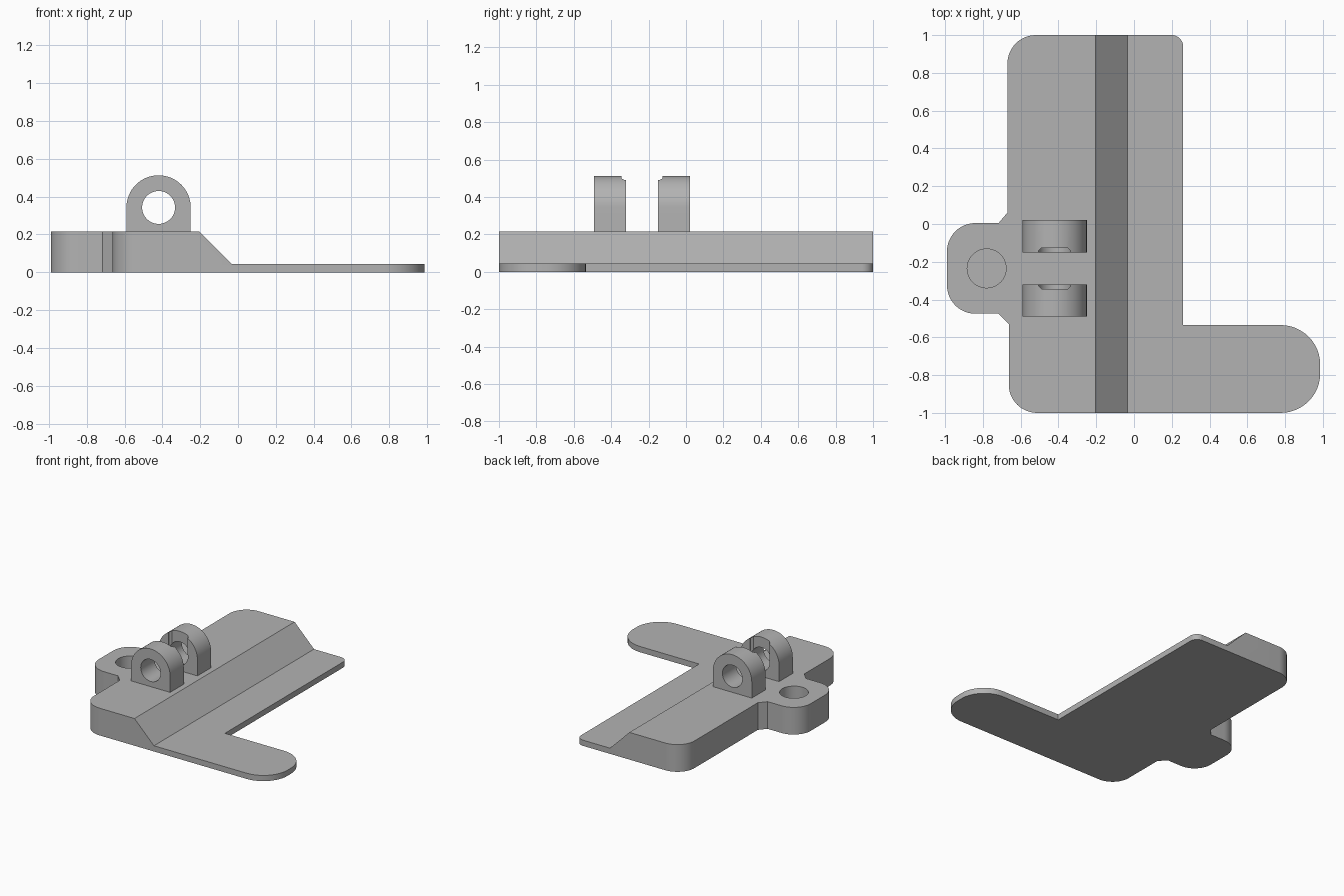
import bpy, bmesh, math
from mathutils import Vector, Matrix

cube = bpy.data.objects.get("Cube")
if cube:
    bpy.data.objects.remove(cube, do_unlink=True)

grey = bpy.data.materials.new("plain grey")
grey.use_nodes = True
grey.diffuse_color = (0.45, 0.45, 0.45, 1)
grey.node_tree.nodes["Principled BSDF"].inputs["Base Color"].default_value = (0.45, 0.45, 0.45, 1)


def rounded(corners, steps=12):
    """Fillet a closed outline given as (x, y, radius) corners."""
    pts = []
    for i, (x, y, r) in enumerate(corners):
        p = Vector((x, y))
        if r == 0:
            pts.append(p)
            continue
        a = (Vector(corners[i - 1][:2]) - p).normalized()
        b = (Vector(corners[(i + 1) % len(corners)][:2]) - p).normalized()
        half = a.angle(b) / 2
        centre = p + (a + b).normalized() * r / math.sin(half)
        start = p + a * r / math.tan(half) - centre
        sweep = start.angle_signed(p + b * r / math.tan(half) - centre)
        for k in range(steps + 1):
            pts.append(centre + Matrix.Rotation(-sweep * k / steps, 2) @ start)
    return pts


def circle(x, y, r, n=48):
    return [Vector((x + r * math.cos(math.tau * k / n), y + r * math.sin(math.tau * k / n)))
            for k in range(n)]


def prism(name, pts, low, high, axis="z"):
    """Extrude an outline along z, or an xz outline along y."""
    def place(p, h):
        return (p[0], p[1], h) if axis == "z" else (p[0], h, p[1])
    bm = bmesh.new()
    face = bm.faces.new([bm.verts.new(place(p, low)) for p in pts])
    side = bmesh.ops.extrude_face_region(bm, geom=[face])["geom"]
    move = Vector(place((0, 0), high - low))
    bmesh.ops.translate(bm, vec=move, verts=[v for v in side if isinstance(v, bmesh.types.BMVert)])
    bmesh.ops.recalc_face_normals(bm, faces=bm.faces)
    mesh = bpy.data.meshes.new(name)
    bm.to_mesh(mesh)
    bm.free()
    mesh.materials.append(grey)
    obj = bpy.data.objects.new(name, mesh)
    bpy.context.collection.objects.link(obj)
    return obj


def select(obj):
    bpy.ops.object.select_all(action="DESELECT")
    obj.select_set(True)
    bpy.context.view_layer.objects.active = obj


def cut(obj, cutter, operation="DIFFERENCE"):
    mod = obj.modifiers.new("cut", "BOOLEAN")
    mod.operation, mod.object, mod.solver = operation, cutter, "EXACT"
    select(obj)
    bpy.ops.object.modifier_apply(modifier=mod.name)
    bpy.data.objects.remove(cutter, do_unlink=True)


def finish(obj):
    select(obj)
    bpy.ops.object.shade_smooth_by_angle(angle=math.radians(30))


# Base plate: plan outline with side arm and screw tab, trimmed to the stepped section
outline = rounded([
    (-0.663, -1, 0.15), (0.986, -1, 0.21), (0.986, -0.535, 0.21), (0.26, -0.535, 0),
    (0.26, 1, 0.06), (-0.67, 1, 0.15), (-0.67, 0.06, 0), (-0.717, 0.005, 0),
    (-0.99, 0.005, 0.15), (-0.99, -0.475, 0.15), (-0.717, -0.475, 0), (-0.663, -0.53, 0)])
base = prism("base_plate", outline, 0, 0.3)
section = [(-1.2, -0.1), (1.2, -0.1), (1.2, 0.045), (-0.035, 0.045), (-0.205, 0.215), (-1.2, 0.215)]
cut(base, prism("section_cutter", section, -1.2, 1.2, "y"), "INTERSECT")

# Blind hole in the tab
cut(base, prism("tab_hole_cutter", circle(-0.78, -0.235, 0.103), 0.045, 0.4))
finish(base)

# Pair of hinge lugs, each with a pin hole and a shallow slot on its inner face
PIN_X, PIN_Z, MID_Y = -0.42, 0.343, -0.235
arch = [(PIN_X - 0.17, 0.21), (PIN_X + 0.17, 0.21)]
arch += [(PIN_X + 0.17 * math.cos(math.pi * k / 32), PIN_Z + 0.17 * math.sin(math.pi * k / 32))
         for k in range(33)]
for name, side in (("front_lug", -1), ("back_lug", 1)):
    inner, outer = MID_Y + side * 0.085, MID_Y + side * 0.256
    lug = prism(name, arch, min(inner, outer), max(inner, outer), "y")
    cut(lug, prism("pin_cutter", circle(PIN_X, PIN_Z, 0.087), -1, 1, "y"))
    deep = inner + side * 0.024
    slot = [(PIN_X - 0.085, MID_Y), (PIN_X + 0.085, MID_Y), (PIN_X + 0.085, inner + side * 0.008),
            (PIN_X + 0.069, deep), (PIN_X - 0.069, deep), (PIN_X - 0.085, inner + side * 0.008)]
    cut(lug, prism("slot_cutter", slot, PIN_Z, 0.7))
    finish(lug)
